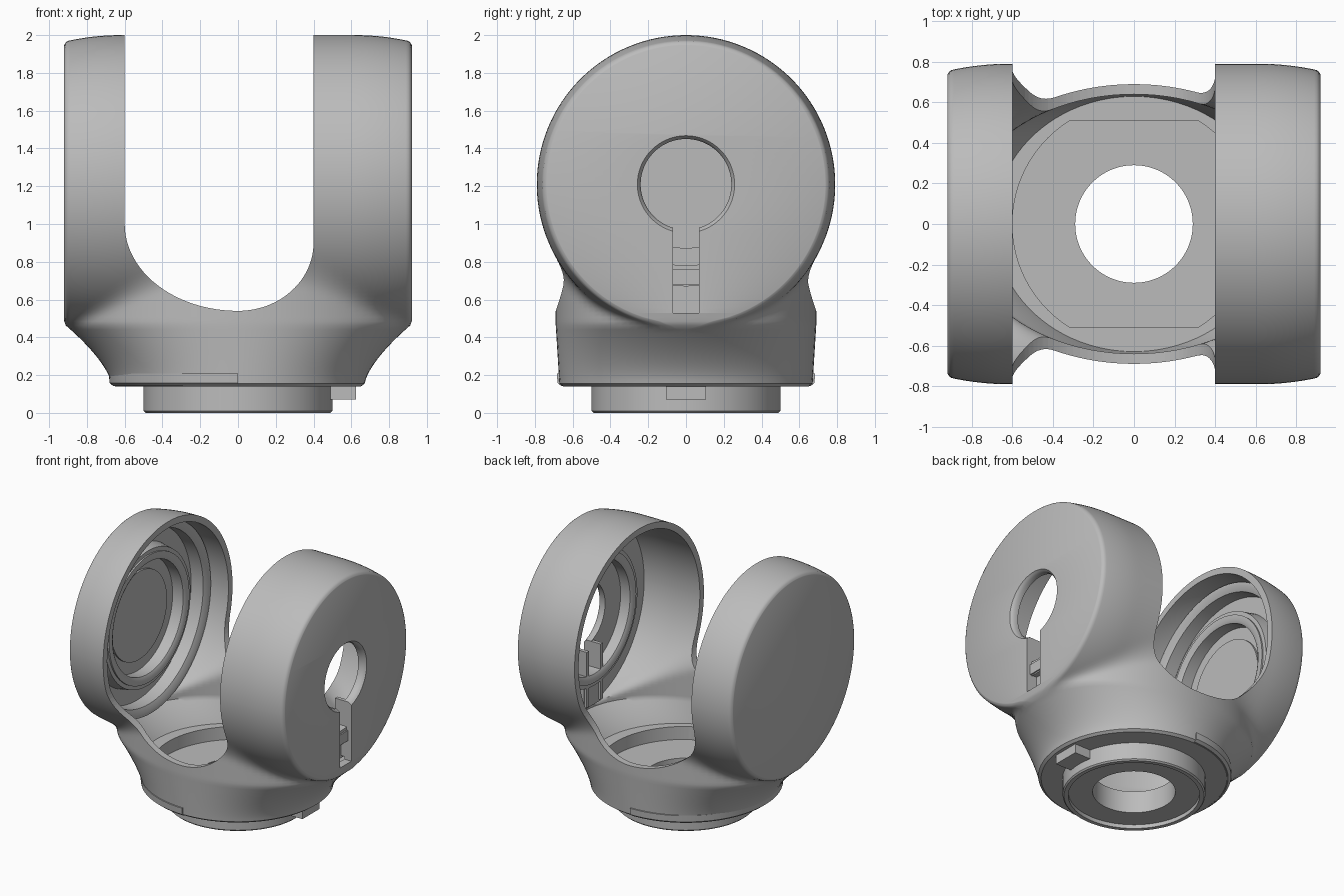
import bpy, bmesh
from math import sin, cos, pi, sqrt

old = bpy.data.objects.get("Cube")
if old:
    bpy.data.objects.remove(old)

grey = bpy.data.materials.new("plain_grey")
grey.use_nodes = True
grey.diffuse_color = (0.5, 0.5, 0.5, 1)
grey.node_tree.nodes["Principled BSDF"].inputs["Base Color"].default_value = (0.5, 0.5, 0.5, 1)

AXIS_Z = 1.21      # height of the cup axis
END_X = 0.92       # outer face of each cup


def finish(name, bm):
    bmesh.ops.remove_doubles(bm, verts=bm.verts, dist=0.0005)
    bmesh.ops.recalc_face_normals(bm, faces=bm.faces)
    me = bpy.data.meshes.new(name)
    bm.to_mesh(me)
    bm.free()
    me.materials.append(grey)
    ob = bpy.data.objects.new(name, me)
    bpy.context.collection.objects.link(ob)
    return ob


def smooth(ob):
    bpy.ops.object.select_all(action='DESELECT')
    ob.select_set(True)
    bpy.context.view_layer.objects.active = ob
    bpy.ops.object.shade_smooth_by_angle(angle=0.6)


def bridge(bm, rings, caps):
    """Skin a list of equally long closed rings of points."""
    rows = [[bm.verts.new(p) for p in ring] for ring in rings]
    n = len(rows[0])
    for r0, r1 in zip(rows, rows[1:]):
        for i in range(n):
            j = (i + 1) % n
            bm.faces.new((r0[i], r0[j], r1[j], r1[i]))
    if caps:
        bm.faces.new(rows[0])
        bm.faces.new(rows[-1])


def lathe(name, profile, axis='Z', start=0, sweep=2 * pi, steps=96):
    """Turn a closed (radius, height) profile around z or the cup axis."""
    bm = bmesh.new()
    full = sweep > 6.2
    rings = []
    for i in range(steps + 1):
        t = start + sweep * i / steps
        if axis == 'Z':
            rings.append([(r * cos(t), r * sin(t), h) for r, h in profile])
        else:
            rings.append([(h, r * cos(t), AXIS_Z + r * sin(t)) for r, h in profile])
    bridge(bm, rings, not full)
    ob = finish(name, bm)
    smooth(ob)
    return ob


def prism(name, points, y0, y1):
    """Extrude an x-z outline along y."""
    bm = bmesh.new()
    bridge(bm, [[(x, y, z) for x, z in points] for y in (y0, y1)], True)
    return finish(name, bm)


def box(name, x0, x1, y0, y1, z0, z1):
    return prism(name, [(x0, z0), (x1, z0), (x1, z1), (x0, z1)], y0, y1)


def cut(body, cutter, operation='DIFFERENCE'):
    mod = body.modifiers.new(cutter.name, 'BOOLEAN')
    mod.operation, mod.solver, mod.object = operation, 'EXACT', cutter
    bpy.context.view_layer.objects.active = body
    bpy.ops.object.modifier_apply(modifier=mod.name)
    bpy.data.objects.remove(cutter)


# Outer form: barrel across x, blended with a flaring round base
def barrel_radius(x, inset):
    u = max(0, (abs(x) - 0.62) / 0.3)
    edge = max(0, (abs(x) - 0.9) / 0.02)
    return 0.79 - 0.035 * u * u - 0.018 * edge * edge - inset


def half_depth(x, z, a, b, inset):
    base = b * sqrt(max(0, 1 - (x / a) ** 2))
    d = barrel_radius(x, inset) ** 2 - (z - AXIS_Z) ** 2
    if d < 0:
        return base
    barrel = sqrt(d)
    k = 0.07
    h = max(0, k - abs(base - barrel)) / k
    return max(base, barrel) + h * h * k / 4


def form(name, z0, inset, end_inset, rows=48, cols=48):
    bm = bmesh.new()
    rings = []
    span = [sin(pi / 2 * (1 - 2 * i / cols)) for i in range(cols + 1)]

    def ring(half):
        return [(x, y, z) for x, y, z in half] + [(x, -y, z) for x, y, z in reversed(half)]

    for i in range(rows + 1):
        z = z0 + (AXIS_Z - z0) * i / rows
        t = min(1, max(0, (z - 0.15) / 0.32))
        a = 0.67 + 0.25 * t ** 1.5 - end_inset
        b = 0.67 + 0.02 * t - inset
        if i == 0 and inset == 0:
            rings.append(ring([((a - 0.02) * s, (b - 0.02) * sqrt(max(0, 1 - s * s)), z - 0.015)
                               for s in span]))
        rings.append(ring([(a * s, half_depth(a * s, z, a, b, inset), z) for s in span]))
    for i in range(1, 33):
        p = pi / 2 * i / 32
        half = []
        for s in span:
            x = s * (END_X - end_inset)
            r = barrel_radius(x, inset)
            half.append((x, r * cos(p), AXIS_Z + r * sin(p)))
        rings.append(ring(half))
    bridge(bm, rings, False)
    bmesh.ops.remove_doubles(bm, verts=bm.verts, dist=0.0005)
    bmesh.ops.holes_fill(bm, edges=[e for e in bm.edges if e.is_boundary], sides=0)
    return finish(name, bm)


yoke = form("yoke_body", 0.155, 0, 0)
cut(yoke, form("cavity", 0.3, 0.05, 0.06))

# Recessed floor: a disc with two straight sides
floor_cut = lathe("floor_cut", [(0, 0.2), (0.6, 0.2), (0.6, 0.4), (0, 0.4)])
cut(floor_cut, box("floor_sides", -1, 1, -0.51, 0.51, 0.1, 0.5), 'INTERSECT')
cut(yoke, floor_cut)
cut(yoke, lathe("bore", [(0, 0), (0.29, 0), (0.29, 0.4), (0, 0.4)]))

# U-shaped gap between the cups
gap = [(-0.6, 2.2)]
gap += [(-0.6 * cos(pi / 2 * i / 24), 1.0 - 0.46 * sin(pi / 2 * i / 24)) for i in range(25)]
gap += [(0.4 * sin(pi / 2 * i / 24), 0.9 - 0.36 * cos(pi / 2 * i / 24)) for i in range(1, 25)]
gap += [(0.4, 2.2)]
cut(yoke, prism("gap", gap, -1.2, 1.2))

# Keyhole in the left cup, with a softened rim
cut(yoke, lathe("hole", [(0, 0.8), (0.24, 0.8), (0.24, 0.895), (0.25, 0.91),
                         (0.265, 0.93), (0, 0.93)], 'X'))
cut(yoke, box("slot", 0.8, 1.0, -0.07, 0.07, 0.53, 1.1))
smooth(yoke)

# Bearing rings and stepped liner inside the cups
for side, x_in, x_out in (("right", -0.77, -0.88), ("left", 0.78, 0.88)):
    lathe(side + "_bearing_ring", [(0.43, x_out), (0.43, x_in), (0.45, x_in * 0.985),
                                   (0.49, x_in * 0.985), (0.49, x_in), (0.52, x_in), (0.54, x_out)], 'X')
lathe("right_liner_step", [(0.655, -0.88), (0.66, -0.76), (0.70, -0.74), (0.725, -0.74), (0.725, -0.88)], 'X')
lathe("right_bearing_cap", [(0, -0.88), (0.34, -0.88), (0.34, -0.845), (0, -0.845)], 'X')

# Cable guide behind the slot
box("guide_bar", 0.82, 0.89, -0.07, 0.07, 0.68, 0.76)
box("guide_back", 0.80, 0.83, -0.1, 0.1, 0.53, 0.72)
for name, y in (("front_guide_rail", -0.085), ("back_guide_rail", 0.085)):
    box(name, 0.78, 0.87, y - 0.014, y + 0.014, 0.55, 0.98)

# Mounting collar, key tab and half-round lip under the body
lathe("collar", [(0.29, 0.03), (0.46, 0.03), (0.46, 0), (0.49, 0), (0.5, 0.01),
                 (0.5, 0.16), (0.29, 0.16)])
box("key_tab", 0.48, 0.625, -0.105, 0.105, 0.07, 0.145)
lathe("half_lip", [(0.64, 0.142), (0.66, 0.142), (0.68, 0.158), (0.684, 0.208), (0.64, 0.208)],
      start=pi / 2, sweep=pi, steps=48)
